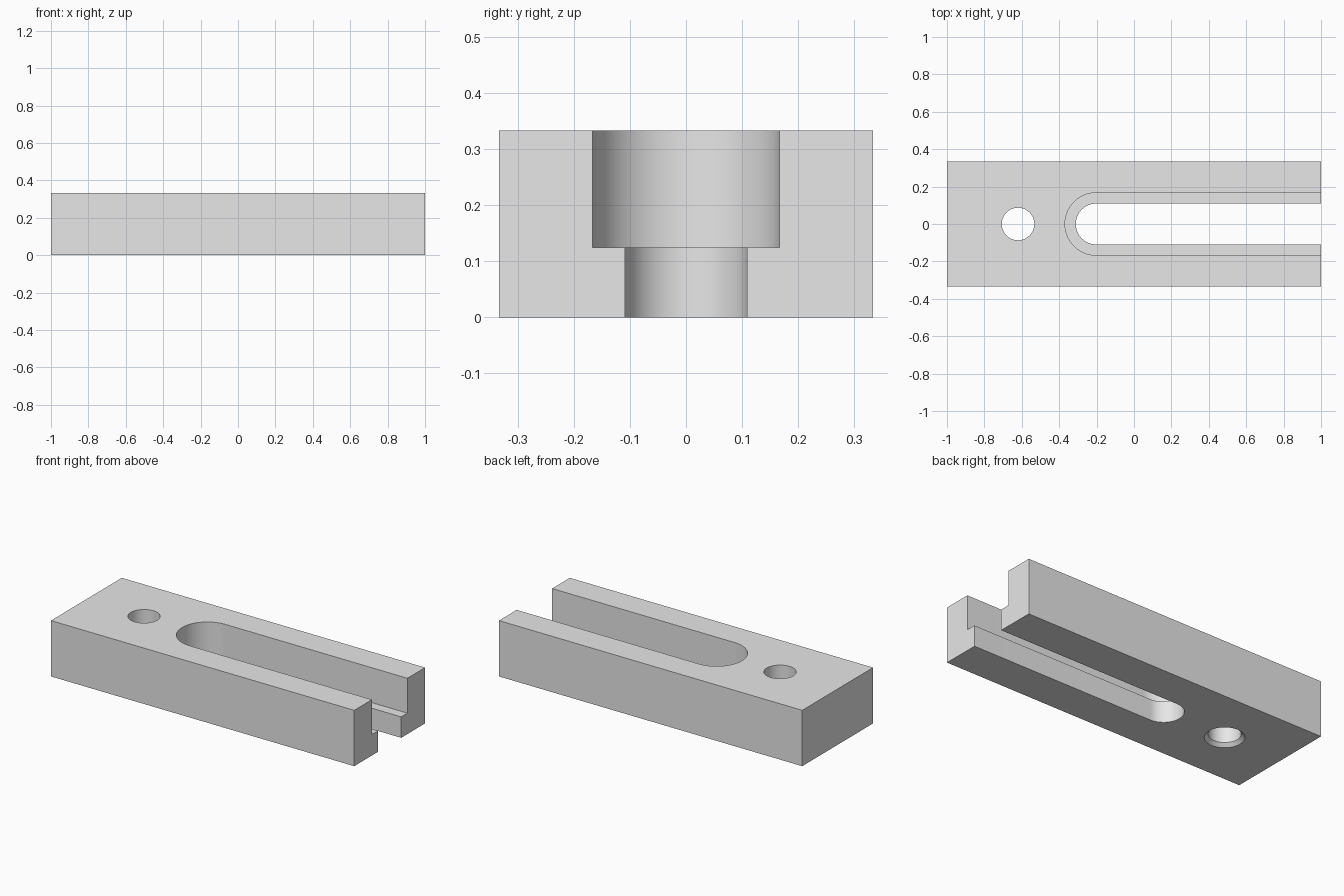
import bpy
import math

cube = bpy.data.objects.get("Cube")
if cube:
    bpy.data.objects.remove(cube, do_unlink=True)

LENGTH, WIDTH, HEIGHT = 2.0, 0.667, 0.333
SLOT_X, HOLE_X = -0.202, -0.62

steel = bpy.data.materials.new("light grey")
steel.use_nodes = True
GREY = (0.8, 0.8, 0.8, 1.0)
steel.diffuse_color = GREY
steel.node_tree.nodes["Principled BSDF"].inputs["Base Color"].default_value = GREY


def loft(name, rings):
    """Closed solid through stacked outlines, each given as (points, z)."""
    n = len(rings[0][0])
    verts = [(x, y, z) for pts, z in rings for x, y in pts]
    faces = [tuple(reversed(range(n))),
             tuple(range(n * (len(rings) - 1), n * len(rings)))]
    for k in range(len(rings) - 1):
        a, b = k * n, (k + 1) * n
        for i in range(n):
            j = (i + 1) % n
            faces.append((a + i, a + j, b + j, b + i))
    mesh = bpy.data.meshes.new(name)
    mesh.from_pydata(verts, [], faces)
    mesh.materials.append(steel)
    obj = bpy.data.objects.new(name, mesh)
    bpy.context.collection.objects.link(obj)
    return obj


def circle(cx, r, n=64):
    return [(cx + r * math.cos(2 * math.pi * i / n),
             r * math.sin(2 * math.pi * i / n)) for i in range(n)]


def slot(r, n=40):
    """Outline with a round inner end, running out past the open end."""
    arc = [(SLOT_X + r * math.cos(math.pi * (0.5 + i / n)),
            r * math.sin(math.pi * (0.5 + i / n))) for i in range(n + 1)]
    return arc + [(1.2, -r), (1.2, r)]


# Solid bar
hx, hy = LENGTH / 2, WIDTH / 2
outline = [(-hx, -hy), (hx, -hy), (hx, hy), (-hx, hy)]
bar = loft("clamp_bar", [(outline, 0), (outline, HEIGHT)])

# Wide upper slot, narrow through slot, and bolt hole chamfered underneath
cutters = [
    loft("upper_slot_cutter", [(slot(0.167), 0.125), (slot(0.167), 0.5)]),
    loft("lower_slot_cutter", [(slot(0.109), -0.1), (slot(0.109), 0.2)]),
    loft("bolt_hole_cutter", [(circle(HOLE_X, 0.127), -0.02),
                              (circle(HOLE_X, 0.087), 0.02),
                              (circle(HOLE_X, 0.087), 0.5)]),
]
bpy.context.view_layer.objects.active = bar
bar.select_set(True)
for cutter in cutters:
    mod = bar.modifiers.new(cutter.name, 'BOOLEAN')
    mod.operation = 'DIFFERENCE'
    mod.solver = 'EXACT'
    mod.object = cutter
    bpy.ops.object.modifier_apply(modifier=mod.name)
    bpy.data.objects.remove(cutter, do_unlink=True)

# Smooth round walls, crisp edges
bpy.ops.object.shade_smooth_by_angle(angle=math.radians(30))
